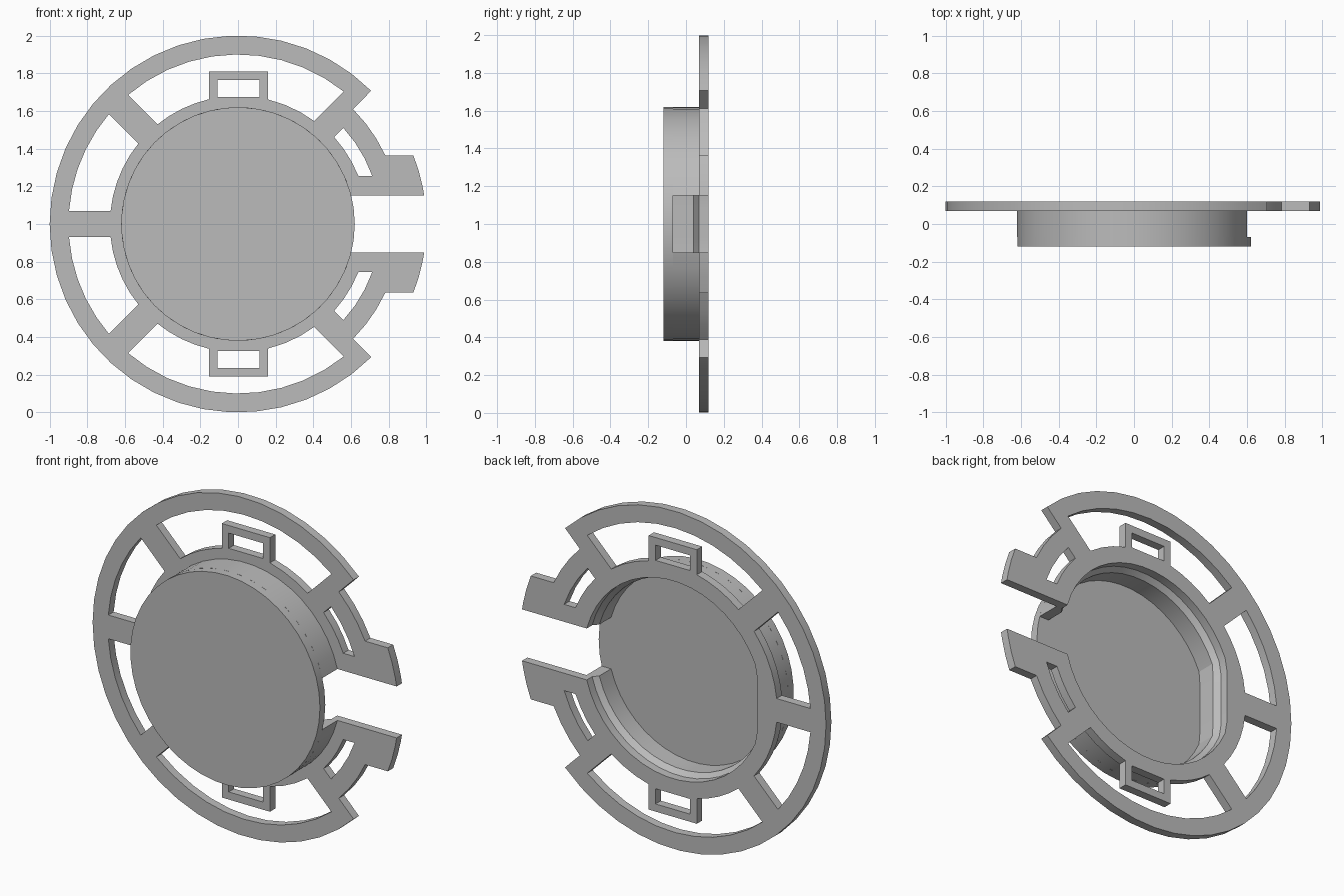
import bpy, bmesh
from math import asin, acos, sqrt, sin, cos, pi, radians, ceil

cube = bpy.data.objects.get("Cube")
if cube:
    bpy.data.objects.remove(cube, do_unlink=True)

grey = bpy.data.materials.new("plain grey")
grey.use_nodes = True
colour = (0.5, 0.5, 0.5, 1)
grey.diffuse_color = colour
grey.node_tree.nodes["Principled BSDF"].inputs["Base Color"].default_value = colour

SLOT = 0.152            # half height of the side slot
RIM = 0.68              # outer radius of the collar
RING = 0.9              # inner radius of the outer ring
D45, D135 = radians(45), radians(135)


def arc(r, a, b, flat=None):
    """Points on an arc, optionally cut off by a flat on the -x side."""
    n = max(2, ceil(abs(b - a) / radians(8)))
    points = []
    for i in range(n + 1):
        t = a + (b - a) * i / n
        d = r
        if flat and cos(t) < 0:
            d = min(r, -flat / cos(t))
        points.append((d * cos(t), d * sin(t)))
    return points


def flip(points):
    return [(x, -z) for x, z in points]


def cavity(r, flat):
    a = asin(SLOT / r)
    return arc(r, a, 2 * pi - a, flat)


def finish(obj):
    obj.data.materials.clear()
    obj.data.materials.append(grey)
    bpy.ops.object.select_all(action='DESELECT')
    obj.select_set(True)
    bpy.context.view_layer.objects.active = obj
    bpy.ops.object.shade_smooth_by_angle(angle=radians(20))


def loft(name, sections):
    """Solid through matching outlines given as (y, points)."""
    bm = bmesh.new()
    rows = [[bm.verts.new((x, y, z + 1)) for x, z in pts] for y, pts in sections]
    for low, high in zip(rows, rows[1:]):
        for i in range(len(low)):
            j = (i + 1) % len(low)
            bm.faces.new((low[i], low[j], high[j], high[i]))
    caps = [bm.faces.new(rows[0]), bm.faces.new(rows[-1])]
    bmesh.ops.recalc_face_normals(bm, faces=bm.faces)
    bmesh.ops.triangulate(bm, faces=caps)
    mesh = bpy.data.meshes.new(name)
    bm.to_mesh(mesh)
    bm.free()
    obj = bpy.data.objects.new(name, mesh)
    bpy.context.collection.objects.link(obj)
    finish(obj)


def pierced_plate(name, outlines, y, half):
    """Flat plate whose inner outlines become openings."""
    curve = bpy.data.curves.new(name, 'CURVE')
    curve.dimensions = '2D'
    curve.fill_mode = 'BOTH'
    curve.extrude = half
    for pts in outlines:
        spline = curve.splines.new('POLY')
        spline.points.add(len(pts) - 1)
        for p, (x, z) in zip(spline.points, pts):
            p.co = (x, z, 0, 1)
        spline.use_cyclic_u = True
    obj = bpy.data.objects.new(name, curve)
    bpy.context.collection.objects.link(obj)
    obj.location = (0, y, 1)
    obj.rotation_euler = (pi / 2, 0, 0)
    bpy.ops.object.select_all(action='DESELECT')
    obj.select_set(True)
    bpy.context.view_layer.objects.active = obj
    bpy.ops.object.convert(target='MESH')
    obj = bpy.context.object
    bm = bmesh.new()
    bm.from_mesh(obj.data)
    bmesh.ops.remove_doubles(bm, verts=bm.verts, dist=0.0005)
    bmesh.ops.recalc_face_normals(bm, faces=bm.faces)
    bm.to_mesh(obj.data)
    bm.free()
    finish(obj)


# Flange outline: slotted arms, stepped shoulders, outer ring and central hole
arm = [(sqrt(1 - SLOT ** 2), SLOT)] + arc(1, asin(0.2), asin(0.365))
shoulder = arc(0.863, asin(0.365 / 0.863), D45)
upper = arm + shoulder
outline = upper + arc(1, D45, 2 * pi - D45) + flip(upper)[::-1]
outline += cavity(0.585, 0.55)[::-1]

# Top window, wrapped around the strap loop
right, left, top = 0.16, -0.155, 0.81
window = arc(RIM, D45 + asin(0.1 / RIM), acos(right / RIM))
window += [(right, top), (left, top)]
window += arc(RIM, acos(left / RIM), D135 - asin(0.072 / RIM))
window += arc(RING, D135 - asin(0.072 / RING), D45 + asin(0.1 / RING))
loop_hole = [(-0.11, 0.675), (0.115, 0.675), (0.115, 0.765), (-0.11, 0.765)]

# Side window between the spokes
side = arc(RIM, D135 + asin(0.072 / RIM), pi - asin(0.07 / RIM))
side += arc(RING, pi - asin(0.07 / RING), D135 + asin(0.072 / RING))

# Narrow window in the shoulder
narrow = arc(0.688, asin(0.255 / 0.688), D45 - asin(0.035 / 0.688))
narrow += arc(0.757, D45 - asin(0.035 / 0.757), asin(0.255 / 0.757))

openings = [window, loop_hole, side, narrow]
pierced_plate("flange", [outline] + openings + [flip(o) for o in openings], 0.095, 0.025)

# Cup: round floor and a slotted wall with a chamfered mouth
disc = arc(0.62, 0, 2 * pi)[:-1]
loft("cup_floor", [(-0.12, disc), (-0.07, disc)])
a = asin(SLOT / 0.62)
outer = arc(0.62, a, 2 * pi - a)
straight = outer + cavity(0.56, 0.52)[::-1]
mouth = outer + cavity(0.585, 0.55)[::-1]
loft("cup_wall", [(-0.07, straight), (0.04, straight), (0.07, mouth)])
